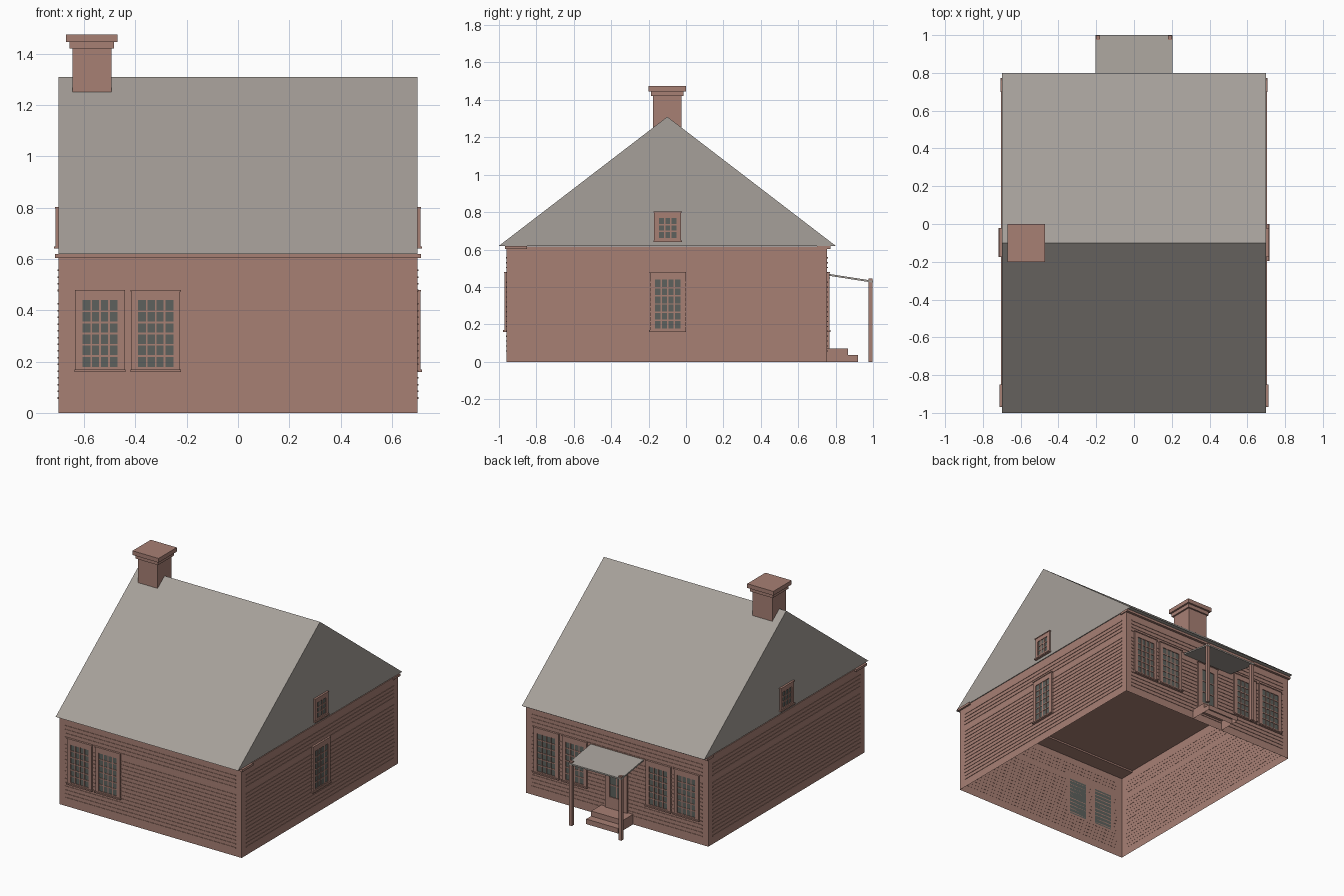
import bpy, bmesh
from math import radians
from mathutils import Matrix, Vector

if "Cube" in bpy.data.objects:
    bpy.data.objects.remove(bpy.data.objects["Cube"], do_unlink=True)


def material(name, colour):
    mat = bpy.data.materials.new(name)
    mat.use_nodes = True
    mat.diffuse_color = (*colour, 1)
    mat.node_tree.nodes["Principled BSDF"].inputs["Base Color"].default_value = (*colour, 1)
    return mat


BRICK = material("red brown clapboard", (0.39, 0.215, 0.175))
SHINGLE = material("grey shingle", (0.38, 0.35, 0.32))
GLASS = material("dark glass", (0.11, 0.12, 0.11))


def finish(name, bm, mats, matrix=Matrix()):
    mesh = bpy.data.meshes.new(name)
    bm.to_mesh(mesh)
    bm.free()
    for mat in mats:
        mesh.materials.append(mat)
    obj = bpy.data.objects.new(name, mesh)
    obj.matrix_world = matrix
    bpy.context.scene.collection.objects.link(obj)
    return obj


def add_box(bm, xs, ys, zs, index=0, open_bottom=False):
    """Box between the given low and high limits on each axis."""
    lows, highs = zip(xs, ys, zs)
    lo, hi = Vector(lows), Vector(highs)
    verts = bmesh.ops.create_cube(bm, size=1)["verts"]
    for v in verts:
        v.co = (lo + hi) / 2 + v.co * (hi - lo)
    faces = {f for v in verts for f in v.link_faces}
    for f in faces:
        f.material_index = index
    if open_bottom:
        bm.normal_update()
        down = [f for f in faces if f.normal.z < -0.9]
        bmesh.ops.delete(bm, geom=down, context='FACES_ONLY')


def box(name, xs, ys, zs, mat=BRICK, open_bottom=False):
    bm = bmesh.new()
    add_box(bm, xs, ys, zs, open_bottom=open_bottom)
    return finish(name, bm, [mat])


def extrude_profile(name, points, half_width, mat):
    """Closed (y, z) outline extruded along x."""
    bm = bmesh.new()
    face = bm.faces.new([bm.verts.new((-half_width, y, z)) for y, z in points])
    new = bmesh.ops.extrude_face_region(bm, geom=[face])["geom"]
    moved = [g for g in new if isinstance(g, bmesh.types.BMVert)]
    bmesh.ops.translate(bm, verts=moved, vec=(2 * half_width, 0, 0))
    bmesh.ops.recalc_face_normals(bm, faces=bm.faces)
    return finish(name, bm, [mat])


# House dimensions
HALF, FRONT, BACK, WALL_TOP = 0.70, -0.96, 0.755, 0.615
MID = (FRONT + BACK) / 2


def wall_frame(angle, x, y):
    """Wall space: x runs along the wall, -y points outward."""
    return Matrix.Translation((x, y, 0)) @ Matrix.Rotation(radians(angle), 4, 'Z')


WALLS = {
    "front": wall_frame(0, 0, FRONT),
    "left": wall_frame(90, HALF, 0),
    "back": wall_frame(180, 0, BACK),
    "right": wall_frame(-90, -HALF, 0),
}

# Shell and roof
box("house_walls", (-HALF, HALF), (FRONT, BACK), (0, WALL_TOP), open_bottom=True)
extrude_profile("main_roof", [(-1, 0.62), (0.8, 0.62), (-0.1, 1.31)], HALF, SHINGLE)
box("front_cornice", (-0.713, 0.713), (-0.968, -0.85), (0.603, 0.619))
box("back_cornice", (-0.706, 0.706), (0.70, 0.772), (0.603, 0.619))

# Clapboard ridges, one set per wall
SPANS = {"front": (-0.655, 0.655), "back": (-0.655, 0.655),
         "left": (-0.91, 0.71), "right": (-0.71, 0.91)}
for side, span in SPANS.items():
    bm = bmesh.new()
    for row in range(20):
        z = 0.058 + row * 0.0262
        if row != 15:
            add_box(bm, span, (-0.003, 0.001), (z - 0.003, z + 0.003))
    finish(side + "_clapboards", bm, [BRICK], WALLS[side])


def glazed_unit(name, side, u, width, z0, z1, cols, rows, margin, g0, g1, sill=True):
    """Casing, glass sheet and glazing bars set on a wall."""
    bm = bmesh.new()
    a, b = u - width / 2, u + width / 2
    ga, gb = a + margin, b - margin
    add_box(bm, (ga, gb), (-0.006, 0.001), (g0, g1), 1)
    for xs, zs in (((a, ga), (z0, z1)), ((gb, b), (z0, z1)),
                   ((ga, gb), (z0, g0)), ((ga, gb), (g1, z1))):
        add_box(bm, xs, (-0.011, 0.001), zs)
    bar = 0.0035
    for i in range(1, cols):
        x = ga + (gb - ga) * i / cols
        add_box(bm, (x - bar, x + bar), (-0.009, 0), (g0, g1))
    for i in range(1, rows):
        z = g0 + (g1 - g0) * i / rows
        add_box(bm, (ga, gb), (-0.009, 0), (z - bar, z + bar))
    add_box(bm, (a - 0.003, b + 0.003), (-0.014, 0), (z1 - 0.006, z1))
    if sill:
        add_box(bm, (a - 0.004, b + 0.004), (-0.018, 0), (z0 - 0.003, z0 + 0.006))
    finish(name, bm, [BRICK, GLASS], WALLS[side])


def tall_window(name, side, u):
    glazed_unit(name, side, u, 0.19, 0.163, 0.48, 4, 6, 0.026, 0.178, 0.440)


# Windows and door
for n, u in enumerate((-0.538, -0.321)):
    tall_window(f"front_window_{n + 1}", "front", u)
    tall_window(f"back_window_{n + 1}", "back", u)
    tall_window(f"back_window_{n + 3}", "back", -u)
tall_window("left_window", "left", -0.098)
for side, u in (("left", -0.098), ("right", 0.098)):
    glazed_unit(side + "_attic_window", side, u, 0.145, 0.643, 0.803, 3, 3,
                0.025, 0.662, 0.768)
glazed_unit("back_door", "back", 0, 0.17, 0.07, 0.45, 2, 3, 0.035, 0.15, 0.40, sill=False)

# Chimney with stepped cap
for name, half, z0, z1 in (("chimney_shaft", 0.076, 1.15, 1.42),
                           ("chimney_lower_cap", 0.087, 1.42, 1.446),
                           ("chimney_upper_cap", 0.10, 1.446, 1.475)):
    box(name, (-0.57 - half, -0.57 + half), (-0.1 - half, -0.1 + half), (z0, z1))

# Back porch: sloping roof, posts and steps
extrude_profile("porch_roof", [(BACK, 0.461), (BACK, 0.471), (1, 0.433), (1, 0.423)],
                0.203, SHINGLE)
for name, x in (("left_porch_post", 0.19), ("right_porch_post", -0.19)):
    box(name, (x - 0.011, x + 0.011), (0.975, 0.997), (0, 0.444))
box("upper_step", (-0.122, 0.122), (BACK, 0.866), (0, 0.07), open_bottom=True)
box("lower_step", (-0.122, 0.122), (0.866, 0.92), (0, 0.035), open_bottom=True)
